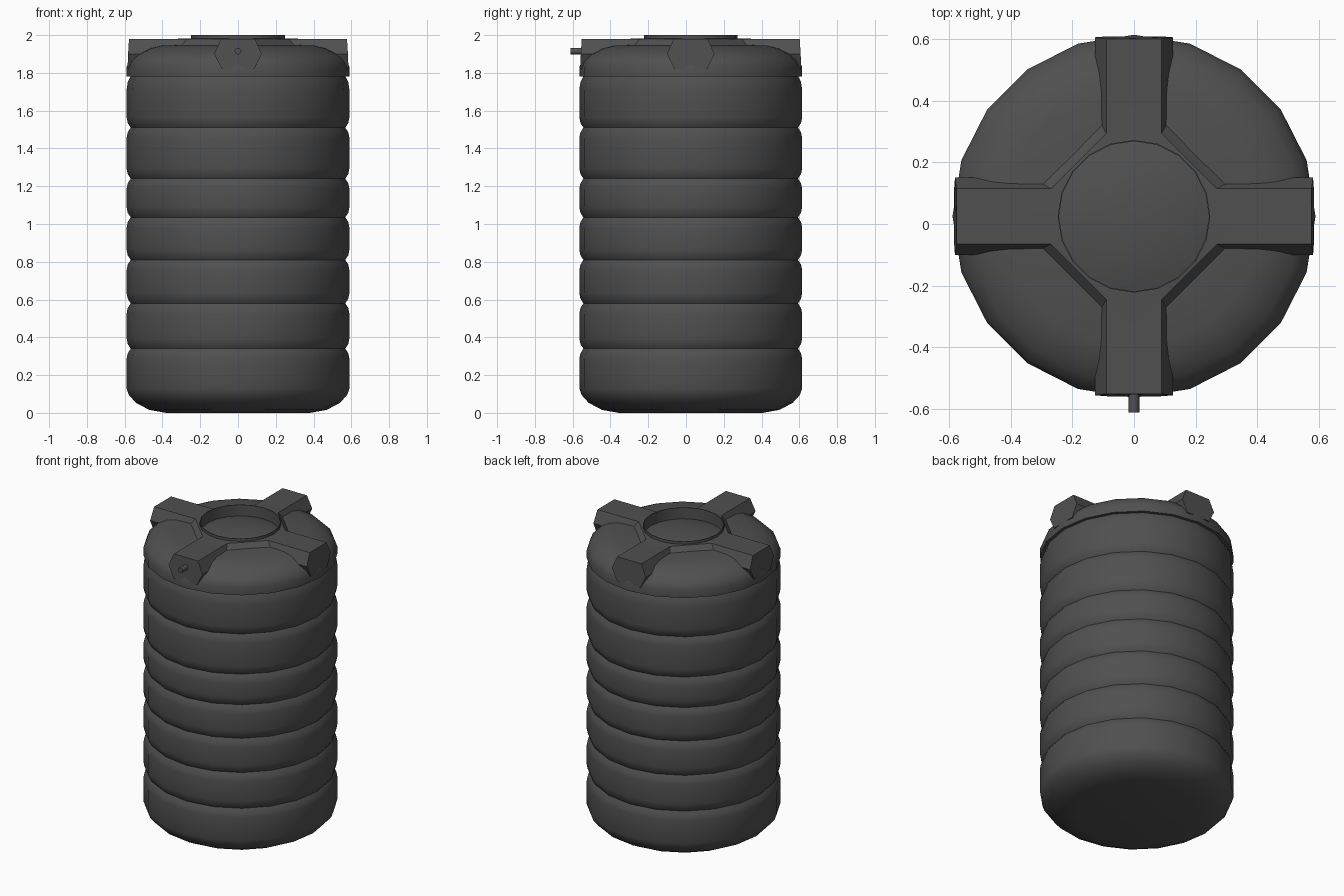
import bpy, bmesh, math
from mathutils import Matrix, Vector

if "Cube" in bpy.data.objects:
    bpy.data.objects.remove(bpy.data.objects["Cube"])

SIDES = 20
CY = 0.025            # tank axis sits slightly behind the origin

mat = bpy.data.materials.new("dark grey plastic")
mat.diffuse_color = (0.08, 0.08, 0.08, 1)
mat.use_nodes = True
mat.node_tree.nodes["Principled BSDF"].inputs["Base Color"].default_value = mat.diffuse_color


def finish(name, bm, angle=45):
    bmesh.ops.remove_doubles(bm, verts=bm.verts, dist=0.0005)
    me = bpy.data.meshes.new(name)
    bm.to_mesh(me)
    bm.free()
    ob = bpy.data.objects.new(name, me)
    bpy.context.collection.objects.link(ob)
    me.materials.append(mat)
    bpy.ops.object.select_all(action='DESELECT')
    bpy.context.view_layer.objects.active = ob
    ob.select_set(True)
    bpy.ops.object.shade_smooth_by_angle(angle=math.radians(angle))
    return ob


def lathe(name, profile, angle=45):
    """Revolve (r, z) points; a third value True makes that ring a diamond."""
    bm = bmesh.new()
    rings = []
    for p in profile:
        ring = []
        for i in range(SIDES):
            a = 2 * math.pi * i / SIDES
            c, s = math.cos(a), math.sin(a)
            r = p[0] / (abs(c) + abs(s)) if len(p) > 2 else p[0]
            ring.append(bm.verts.new((r * c, CY + r * s, p[1])))
        rings.append(ring)
    for lo, hi in zip(rings, rings[1:]):
        for i in range(SIDES):
            j = (i + 1) % SIDES
            bm.faces.new((lo[i], lo[j], hi[j], hi[i]))
    return finish(name, bm, angle)


# Ribbed barrel with a rounded foot
body = [(0, 0), (0.38, 0), (0.47, 0.016), (0.54, 0.053), (0.578, 0.095), (0.59, 0.13)]
for z in (0.34, 0.58, 0.81, 1.035, 1.24, 1.51):
    body += [(0.59, z - 0.055), (0.584, z - 0.025), (0.568, z), (0.584, z + 0.025), (0.59, z + 0.055)]
body += [(0.59, 1.71), (0.584, 1.75), (0.57, 1.78)]
lathe("tank_body", body, 60)

# Domed roof with a small overhanging lip
lathe("roof", [(0.57, 1.78), (0.59, 1.78), (0.59, 1.83), (0.576, 1.865), (0.54, 1.90),
               (0.48, 1.93), (0.42, 1.944), (0.247, 1.95)])

# Raised diamond plateau around the opening
lathe("plateau", [(0.41, 1.94, True), (0.36, 1.98, True), (0.247, 1.982)], 25)

# Neck ring with recessed domed cover
lathe("neck", [(0.248, 1.94), (0.248, 2.0), (0.244, 2.0), (0.244, 1.925)])
lathe("recessed_cover", [(0.244, 1.925), (0.18, 1.943), (0.09, 1.954), (0, 1.958)])

# Four radial arms, hexagonal in section
section = [(-0.09, 1.98, 0.577), (-0.126, 1.90, 0.582), (-0.086, 1.82, 0.585),
           (0.086, 1.82, 0.585), (0.126, 1.90, 0.582), (0.09, 1.98, 0.577)]
for k, side in enumerate(("right", "back", "left", "front")):
    bm = bmesh.new()
    inner = [bm.verts.new((0.247, w, z)) for w, z, _ in section]
    outer = [bm.verts.new((r, w, z)) for w, z, r in section]
    bm.faces.new(outer)
    bm.faces.new(inner[::-1])
    for i in range(6):
        j = (i + 1) % 6
        bm.faces.new((inner[i], inner[j], outer[j], outer[i]))
    bmesh.ops.recalc_face_normals(bm, faces=bm.faces)
    bm.transform(Matrix.Translation((0, CY, 0)) @ Matrix.Rotation(k * math.pi / 2, 4, 'Z'))
    finish(side + "_arm", bm, 20)

# Small inlet pipe on the front arm
bm = bmesh.new()
bmesh.ops.create_cone(bm, cap_ends=True, segments=12, radius1=0.018, radius2=0.018, depth=0.08,
                      matrix=Matrix.Translation((0, -0.572, 1.915)) @ Matrix.Rotation(math.pi / 2, 4, 'X'))
finish("inlet_pipe", bm)
